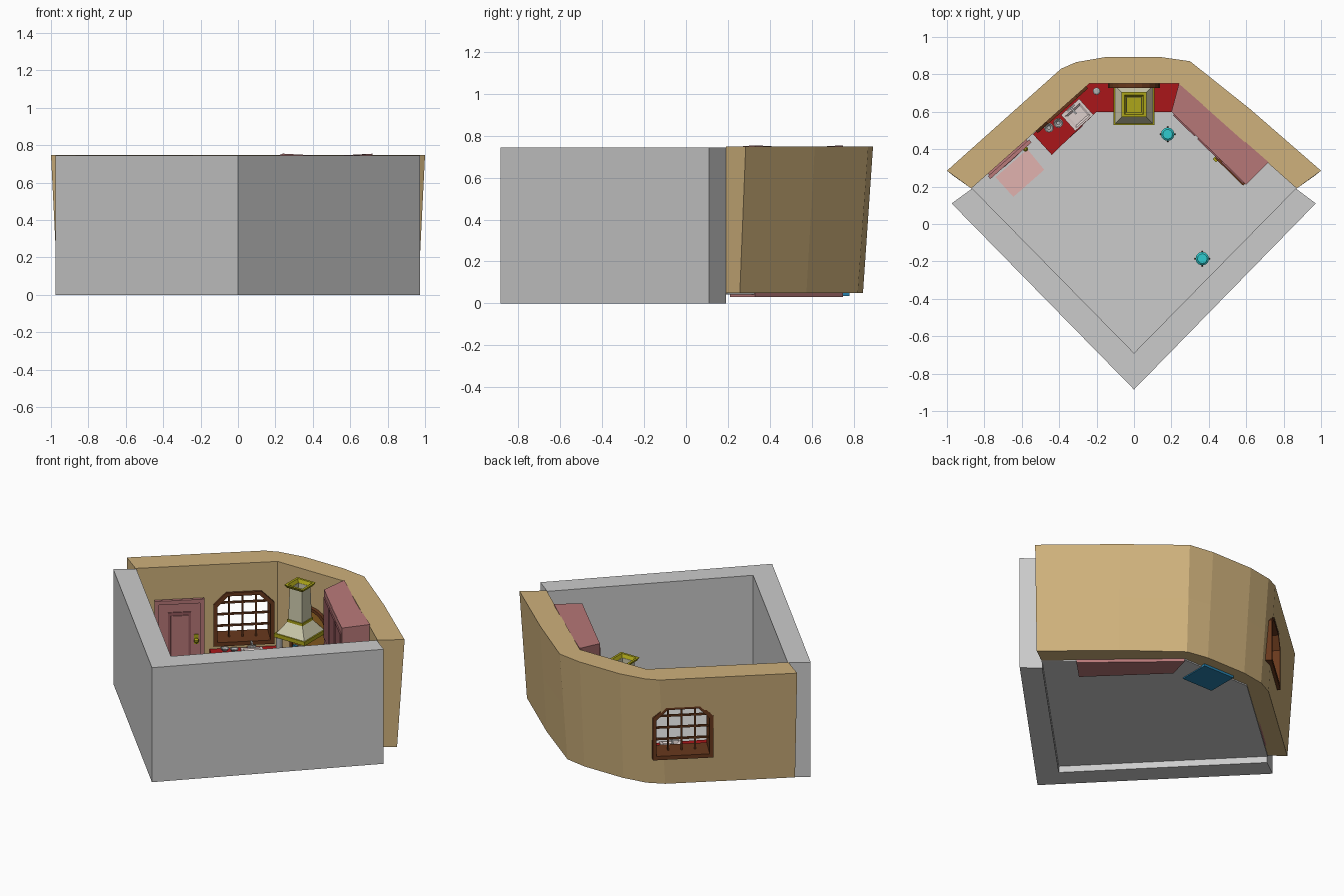
import bpy, bmesh, math
from mathutils import Vector

if "Cube" in bpy.data.objects:
    bpy.data.objects.remove(bpy.data.objects["Cube"])


def material(name, rgb):
    m = bpy.data.materials.new(name)
    m.diffuse_color = (*rgb, 1)
    m.use_nodes = True
    m.node_tree.nodes["Principled BSDF"].inputs["Base Color"].default_value = m.diffuse_color
    return m


TAN = material("tan_plaster", (0.62, 0.44, 0.2))
RED = material("red_counter", (0.4, 0.008, 0.01))
PINK = material("pink_paint", (0.48, 0.19, 0.19))
DARKPINK = material("dark_pink", (0.3, 0.1, 0.11))
PALE = material("pale_pink", (0.75, 0.45, 0.43))
WOOD = material("brown_wood", (0.14, 0.04, 0.012))
ARCH = material("amber_wood", (0.35, 0.15, 0.02))
GOLD = material("yellow_trim", (0.42, 0.38, 0.01))
CREAM = material("cream_metal", (0.62, 0.6, 0.42))
BLUE = material("blue_enamel", (0.02, 0.22, 0.42))
CYAN = material("cyan_seat", (0.03, 0.6, 0.62))
STEEL = material("steel", (0.45, 0.45, 0.45))
WHITE = material("sink_white", (0.72, 0.62, 0.6))


def solid(name, rings, mat=None, closed=False):
    """Bridge rings of points; cap the ends, or join last to first."""
    bm = bmesh.new()
    loops = [[bm.verts.new(p) for p in r] for r in rings]
    pairs = list(zip(loops, loops[1:])) + ([(loops[-1], loops[0])] if closed else [])
    n = len(loops[0])
    for a, b in pairs:
        for i in range(n):
            j = (i + 1) % n
            bm.faces.new((a[i], a[j], b[j], b[i]))
    if not closed:
        bm.faces.new(loops[0])
        bm.faces.new(loops[-1])
    bmesh.ops.recalc_face_normals(bm, faces=bm.faces)
    me = bpy.data.meshes.new(name)
    bm.to_mesh(me)
    bm.free()
    ob = bpy.data.objects.new(name, me)
    bpy.context.collection.objects.link(ob)
    if mat:
        me.materials.append(mat)
    return ob


def prism(name, pts, z0, z1, mat=None):
    return solid(name, [[(x, y, z) for x, y in pts] for z in (z0, z1)], mat)


def square(cx, cy, h, z):
    return [(cx + a * h, cy + b * h, z) for a, b in ((-1, -1), (1, -1), (1, 1), (-1, 1))]


def lathe(name, x, y, prof, mat, n=12):
    rings = [[(x + r * math.cos(2 * math.pi * i / n), y + r * math.sin(2 * math.pi * i / n), z)
              for i in range(n)] for r, z in prof]
    return solid(name, rings, mat)


class Wall:
    """Local frame: s along the wall, d out into the room, z up."""
    def __init__(self, origin, u, n):
        self.o, self.u, self.n = Vector((*origin, 0)), Vector((*u, 0)), Vector((*n, 0))

    def at(self, s, d, z=0):
        return self.o + self.u * s + self.n * d + Vector((0, 0, z))

    def box(self, name, s0, s1, d0, d1, z0, z1, mat):
        q = [(s0, d0), (s1, d0), (s1, d1), (s0, d1)]
        return solid(name, [[self.at(s, d, z) for s, d in q] for z in (z0, z1)], mat)

    def ring(self, prof, d):
        return [self.at(s, d, z) for s, z in prof]


left = Wall((-0.87, 0.19), (0.747, 0.664), (0.664, -0.747))
right = Wall((0.2, 0.6), (0.716, -0.698), (-0.698, -0.716))

# Room shell
prism("floor", [(-.87, .19), (-.24, .75), (.24, .75), (.87, .19), (0, -.69)], .042, .052)
prism("grey_walls", [(-.975, .11), (0, -.885), (.972, .11), (.865, .19), (0, -.69), (-.865, .19)], 0, .745)
inner = [(.87, .19), (.24, .75), (-.24, .75), (-.87, .19)]
top = [(-1, .285), (-.39, .83), (-.31, .865), (-.15, .893), (.14, .893), (.3, .87), (.62, .615), (1, .285)]
low = [(-.965, .257), (-.39, .77), (-.29, .82), (-.14, .845), (.14, .845), (.28, .82), (.6, .575), (.965, .257)]
mid = [((a + c) / 2, (b + d) / 2) for (a, b), (c, d) in zip(top, low)]
tan_wall = solid("tan_walls", [[(x, y, z) for x, y in o + inner]
                               for o, z in ((low, .05), (mid, .4), (top, .748))], TAN)


# Arched window through the left wall
def arch(a, b, z0, z1, c):
    return [(a, z0), (b, z0), (b, z1 - c), (b - c, z1), (a + c, z1), (a, z1 - c)]


outer, inside = arch(.462, .822, .22, .565, .075), arch(.484, .8, .245, .543, .066)
cut_prof = arch(.47, .814, .228, .557, .072)
cutter = solid("window_cutter", [left.ring(cut_prof, .1), left.ring(cut_prof, -.3)])
cutter.hide_render = True
mod = tan_wall.modifiers.new("window_hole", "BOOLEAN")
mod.object = cutter
mod.solver = 'EXACT'
bpy.context.view_layer.objects.active = tan_wall
bpy.ops.object.modifier_apply(modifier=mod.name)
bpy.data.objects.remove(cutter)
solid("window_frame", [left.ring(outer, .015), left.ring(outer, -.145),
                       left.ring(inside, -.145), left.ring(inside, .015)], WOOD, closed=True)
for k in range(1, 4):
    s, z = .484 + .079 * k, .245 + .0745 * k
    left.box(f"window_upright_{k}", s - .005, s + .005, -.07, -.055, .24, .55, WOOD)
    left.box(f"window_crossbar_{k}", .48, .804, -.07, -.055, z - .005, z + .005, WOOD)

# Door with raised panel, knob and mat
left.box("door", .12, .395, -.01, .02, .05, .53, PINK)
for nm, s0, s1, d, z0, z1, m in (("door_trim_left", .11, .135, .03, .05, .54, PINK),
                                 ("door_trim_right", .38, .405, .03, .05, .54, PINK),
                                 ("door_trim_top", .11, .405, .03, .515, .54, PINK),
                                 ("door_panel_border", .19, .325, .026, .14, .46, DARKPINK),
                                 ("door_panel", .205, .31, .032, .16, .44, PINK)):
    left.box(nm, s0, s1, .01, d, z0, z1, m)
k = left.at(.357, .035)
lathe("door_knob", k.x, k.y, [(.006, .26), (.014, .268), (.014, .282), (.006, .29)], GOLD, 8)
left.box("door_plate", .345, .37, .015, .027, .25, .31, GOLD)
prism("door_mat", [(-.74, .25), (-.57, .4), (-.48, .29), (-.645, .145)], .05, .057, PALE)

# Counter with base cabinets
prism("counter_top", [(-.54, .48), (-.24, .75), (.24, .75), (.2, .6), (-.2, .6), (-.44, .37)], .175, .2, RED)
prism("counter_base", [(-.53, .485), (-.24, .745), (.23, .745), (.2, .615), (-.21, .615), (-.44, .39)], .05, .175, PINK)
for i, s in enumerate((.455, .57)):
    left.box(f"base_door_{i}", s, s + .1, .13, .147, .07, .16, DARKPINK)
prism("base_door_back", [(.115, .607), (.195, .607), (.195, .62), (.115, .62)], .07, .16, DARKPINK)

# Sink and tap
def sq(s0, s1, d0, d1, z):
    return [left.at(s, d, z) for s, d in ((s0, d0), (s1, d0), (s1, d1), (s0, d1))]


solid("sink", [sq(.62, .75, .025, .14, .195), sq(.62, .75, .025, .14, .21),
               sq(.632, .738, .045, .13, .21), sq(.645, .725, .055, .12, .201)], WHITE)
left.box("tap_post", .68, .69, .028, .038, .2, .25, STEEL)
left.box("tap_spout", .68, .69, .028, .075, .245, .254, STEEL)
left.box("tap_handles", .66, .71, .029, .037, .213, .224, STEEL)

# Crockery
for i, (x, y) in enumerate(((-.455, .515), (-.405, .54))):
    lathe(f"plate_{i}", x, y, [(.014, .2), (.026, .216), (.02, .216), (.01, .206)], STEEL)
lathe("canister", -.2, .71, [(.018, .2), (.02, .27), (.02, .28), (.012, .285)], STEEL)

# Stove, pot and arched backboard
prism("stove", [(-.11, .58), (.11, .58), (.11, .78), (-.11, .78)], .035, .207, BLUE)
prism("stove_back", [(-.11, .72), (.11, .72), (.11, .75), (-.11, .75)], .2, .25, BLUE)
prism("oven_door", [(-.085, .568), (.085, .568), (.085, .585), (-.085, .585)], .07, .16, STEEL)
lathe("pot", 0, .64, [(.035, .207), (.038, .29), (.033, .29), (.031, .215)], STEEL)


def half_round(r, y):
    return [(r, y, .2)] + [(r * math.cos(a), y, .38 + r * math.sin(a))
                           for a in (math.pi * i / 10 for i in range(11))] + [(-r, y, .2)]


solid("arch_backboard", [half_round(.12, .735), half_round(.12, .755)], ARCH)
solid("arch_border", [half_round(.14, .727), half_round(.14, .755),
                      half_round(.12, .755), half_round(.12, .727)], WOOD, closed=True)

# Extractor hood, hollow flare and duct
C = (0, .638)
solid("hood_body", [square(*C, h, z) for h, z in
                    ((.105, .395), (.05, .475), (.044, .69), (.038, .69), (.042, .475), (.098, .395))], CREAM, True)
for nm, h, t, z0, z1, f in (("hood_rim", .11, .02, .375, .4, 0), ("hood_collar", .055, .015, .468, .485, 0),
                            ("duct_rim", .055, .015, .69, .71, .012)):
    solid(nm, [square(*C, h, z0), square(*C, h + f, z1), square(*C, h + f - t, z1),
               square(*C, h - t, z0)], GOLD, True)
solid("duct_damper", [square(*C, .041, z) for z in (.5, .51)], GOLD)

# Tall cupboard on the right wall
foot = [(.24, .75), (.2, .6), (.4, .405), (.6, .21), (.72, .33), (.48, .54)]
solid("cupboard", [[(x, y, .03) for x, y in foot],
                   [(x, y, z) for (x, y), z in zip(foot, (.755, .74, .732, .745, .755, .742))]], PINK)
for i, s in enumerate((.02, .2, .38)):
    right.box(f"upper_door_{i}", s, s + .16, -.01, .008, .44, .7, DARKPINK)
    right.box(f"lower_door_{i}", s, s + .16, -.01, .008, .08, .4, DARKPINK)
right.box("display_frame", .34, .55, -.01, .015, .2, .4, WOOD)
right.box("cupboard_handle", .335, .36, .0, .026, .26, .36, GOLD)

# Stools
for i, (x, y) in enumerate(((.18, .48), (.365, -.185))):
    lathe(f"stool_seat_{i}", x, y, [(.025, .165), (.036, .175), (.036, .19), (.026, .198)], CYAN)
    for j in range(4):
        c, s = math.cos(j * math.pi / 2), math.sin(j * math.pi / 2)
        solid(f"stool_leg_{i}_{j}", [square(x + c * .038, y + s * .038, .004, .05),
                                     square(x + c * .02, y + s * .02, .004, .17)], WOOD)
